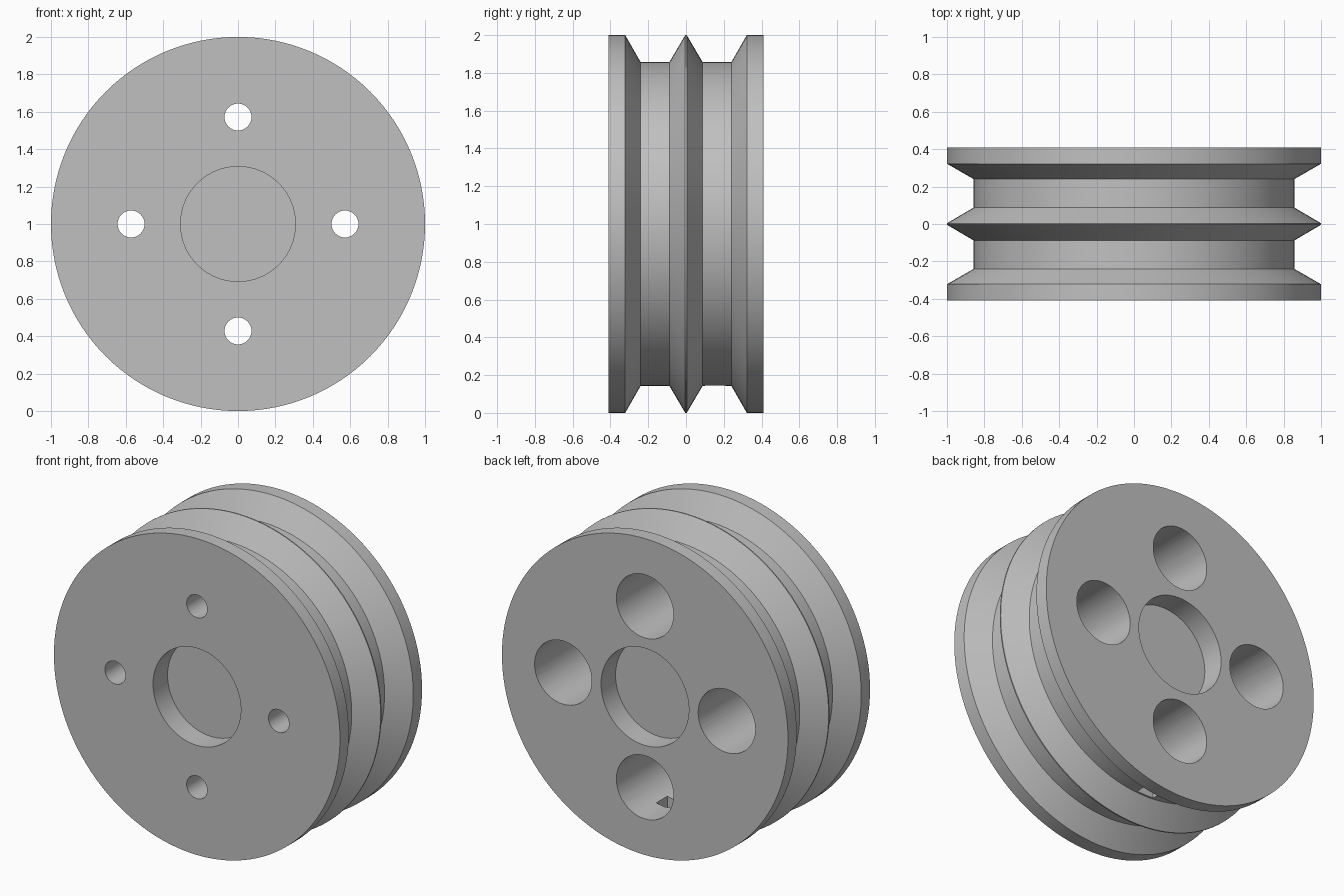
import bpy
import bmesh
import math
from mathutils import Vector

cube = bpy.data.objects.get("Cube")
if cube:
    bpy.data.objects.remove(cube, do_unlink=True)

grey = bpy.data.materials.new("plain grey")
grey.use_nodes = True
colour = (0.53, 0.53, 0.53, 1)
grey.diffuse_color = colour
grey.node_tree.nodes["Principled BSDF"].inputs["Base Color"].default_value = colour


def add_object(name, bm):
    bmesh.ops.recalc_face_normals(bm, faces=bm.faces)
    mesh = bpy.data.meshes.new(name)
    bm.to_mesh(mesh)
    bm.free()
    mesh.materials.append(grey)
    obj = bpy.data.objects.new(name, mesh)
    bpy.context.collection.objects.link(obj)
    return obj


def lathe(name, profile, centre, steps):
    """Turn a (radius, y) profile about the y direction through centre."""
    bm = bmesh.new()
    c = Vector(centre)
    verts = [bm.verts.new(c + Vector((r, y, 0))) for r, y in profile]
    edges = [bm.edges.new(pair) for pair in zip(verts, verts[1:])]
    bmesh.ops.spin(bm, geom=verts + edges, cent=c, axis=(0, 1, 0),
                   angle=math.tau, steps=steps)
    bmesh.ops.remove_doubles(bm, verts=bm.verts, dist=1e-4)
    return add_object(name, bm)


def cut(target, cutter):
    cutter.hide_render = True
    mod = target.modifiers.new("cut", "BOOLEAN")
    mod.operation = "DIFFERENCE"
    mod.solver = "EXACT"
    mod.object = cutter
    bpy.context.view_layer.objects.active = target
    bpy.ops.object.modifier_apply(modifier=mod.name)
    bpy.data.objects.remove(cutter, do_unlink=True)


# Double-grooved wheel with a shallow round recess on both sides
half = [(0, 0.265), (0.307, 0.265), (0.307, 0.41), (1, 0.41),
        (1, 0.322), (0.857, 0.24), (0.857, 0.088), (1, 0.004)]
profile = half + [(r, -y) for r, y in reversed(half)]
wheel = lathe("grooved_wheel", profile, (0, 0, 1), 128)

# Four bolt holes, wide from the back and narrow at the front
bolt = [(0, 0.5), (0.2, 0.5), (0.2, -0.16), (0.072, -0.16), (0.072, -0.5), (0, -0.5)]
for i in range(4):
    a = i * math.pi / 2
    centre = (0.572 * math.cos(a), 0, 1 + 0.572 * math.sin(a))
    cut(wheel, lathe("bolt_hole_cutter", bolt, centre, 48))

# Square slot from the rear groove into the lowest bolt hole
bm = bmesh.new()
bmesh.ops.create_cube(bm, size=1)
bmesh.ops.scale(bm, vec=(0.12, 0.11, 0.4), verts=bm.verts)
bmesh.ops.translate(bm, vec=(0, 0.155, 0.24), verts=bm.verts)
cut(wheel, add_object("slot_cutter", bm))

# Smooth round walls, crisp rims
bpy.ops.object.select_all(action="DESELECT")
wheel.select_set(True)
bpy.context.view_layer.objects.active = wheel
bpy.ops.object.shade_smooth_by_angle(angle=math.radians(25))
